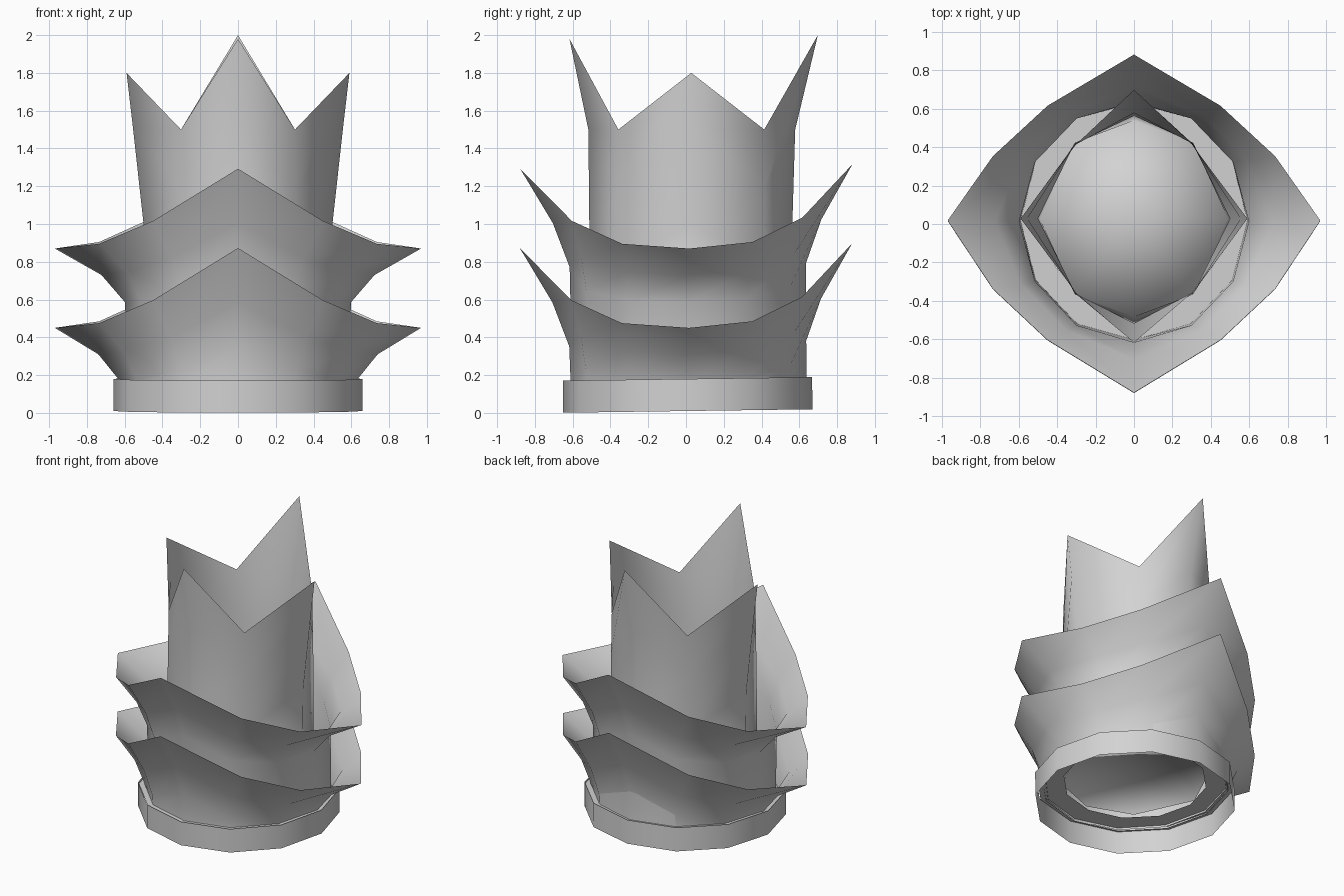
import bpy, bmesh
from math import sin, cos, pi, radians

cube = bpy.data.objects.get("Cube")
if cube:
    bpy.data.objects.remove(cube, do_unlink=True)

grey = bpy.data.materials.new("plain grey")
grey.use_nodes = True
grey.diffuse_color = (0.65, 0.65, 0.65, 1)
grey.node_tree.nodes["Principled BSDF"].inputs["Base Color"].default_value = grey.diffuse_color


def loft(name, rows, cap=None, tilt=0, shift=(0, 0, 0)):
    """Skin closed rings of points, lowest first; cap is the height of a floor at the first ring."""
    bm = bmesh.new()
    rings = [[bm.verts.new(p) for p in row] for row in rows]
    n = len(rings[0])
    for low, high in zip(rings, rings[1:]):
        for i in range(n):
            j = (i + 1) % n
            bm.faces.new((low[i], low[j], high[j], high[i]))
    if cap is not None:
        hub = bm.verts.new((0, 0, cap))
        for i in range(n):
            bm.faces.new((hub, rings[0][i], rings[0][(i + 1) % n]))
    for f in bm.faces:
        f.smooth = True
    mesh = bpy.data.meshes.new(name)
    bm.to_mesh(mesh)
    bm.free()
    mesh.materials.append(grey)
    obj = bpy.data.objects.new(name, mesh)
    obj.rotation_euler.x = tilt
    obj.location = shift
    bpy.context.collection.objects.link(obj)


def circle(r, z, n=12):
    return [(r * cos(2 * pi * i / n), r * sin(2 * pi * i / n), z) for i in range(n)]


TILT = radians(0.8)

# Base band and the flat ledge inside it
loft("base_band", [circle(0.66, 0.01), circle(0.66, 0.18)], tilt=TILT, shift=(0, 0.01, 0))
loft("inner_ledge", [circle(0.47, 0.17), circle(0.655, 0.17)], tilt=TILT, shift=(0, 0.012, 0))

# Flared collars: rim points for one quarter, from the side point to the front point
RIM = [(0.97, 0.01, 0.45), (0.735, 0.345, 0.48), (0.45, 0.61, 0.605), (0, 0.88, 0.885)]


def collar(name, base_r, lift, shift_y):
    rows = [[], [], [], []]
    for k in range(12):
        a = k * pi / 6
        q = k % 6
        x, y, z = RIM[q if q <= 3 else 6 - q]
        x = x if cos(a) > 0 else -x
        y = y if sin(a) > 0.01 or q == 0 else -y
        bx, by = base_r * cos(a), 0.62 * sin(a)
        # Tall points have a longer flare below them than short ones
        extra = z - 0.45
        heights = (0.155, z + lift - 0.285 - 0.55 * extra, z + lift - 0.14 - 0.345 * extra, z + lift)
        for row, out, h in zip(rows, (0, 0.02, 0.35, 1), heights):
            row.append((bx + (x - bx) * out, by + (y - by) * out, h))
    loft(name, rows, tilt=TILT, shift=(0, shift_y, 0))


collar("lower_collar", 0.615, 0, 0.012)
collar("upper_collar", 0.59, 0.42, 0.02)

# Pointed tube: (radius, height) up each kind of column
SIDE = [(0.49, 0.2), (0.5, 1.0), (0.555, 1.5), (0.59, 1.8)]
BACK = [(0.51, 0.2), (0.535, 1.0), (0.55, 1.5), (0.67, 2.0)]
FRONT = [(0.51, 0.2), (0.54, 1.0), (0.545, 1.5), (0.645, 1.98)]
NOTCH = [(0.5, 0.2), (0.5, 0.8), (0.495, 1.2), (0.49, 1.5)]
columns = []
for k, peak in enumerate((SIDE, BACK, SIDE, FRONT)):
    columns.append((k * pi / 2, peak))
    valley = radians(52) if k % 2 == 0 else radians(38)
    columns.append((k * pi / 2 + valley, NOTCH))
tube_rows = [[(c[i][0] * cos(a), c[i][0] * sin(a), c[i][1]) for a, c in columns]
             for i in range(4)]
loft("pointed_tube", tube_rows, cap=0.21, shift=(0, 0.028, 0))
